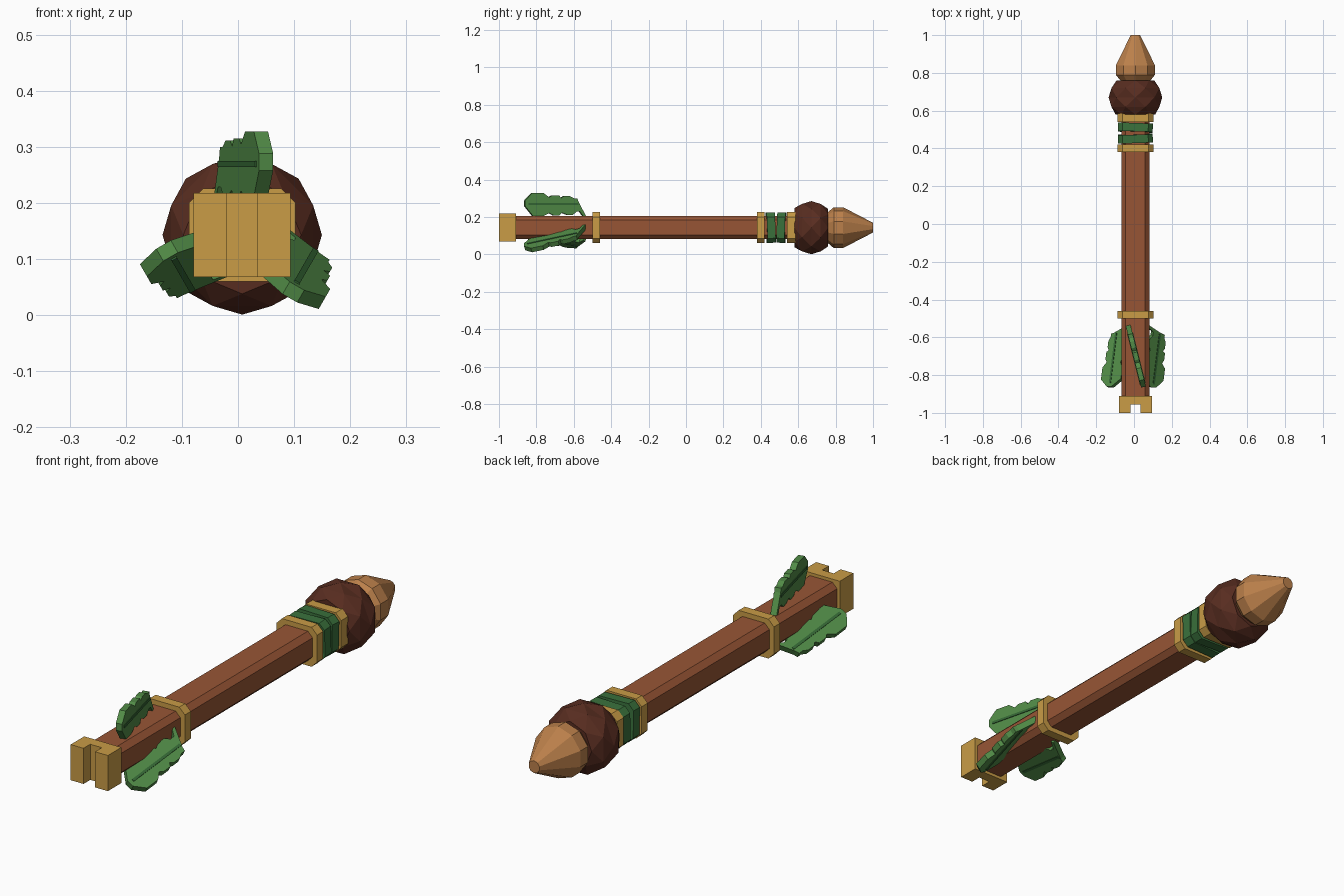
import bpy, bmesh, math
from mathutils import Matrix, Vector

if "Cube" in bpy.data.objects:
    bpy.data.objects.remove(bpy.data.objects["Cube"])

CX, CZ = 0.0075, 0.143
AXIS = Matrix.Translation((CX, 0, CZ))


def material(name, rgb):
    m = bpy.data.materials.new(name)
    m.diffuse_color = [(c / 255) ** 2.2 for c in rgb] + [1]
    m.use_nodes = True
    m.node_tree.nodes["Principled BSDF"].inputs["Base Color"].default_value = m.diffuse_color
    return m


WOOD = material("wood", (150, 86, 56))
GOLD = material("gold", (200, 155, 72))
NUT = material("nut", (186, 127, 76))
CAP = material("cap", (88, 48, 37))
CLOTH = material("cloth", (60, 112, 62))
LEAF = material("leaf", (82, 138, 72))
RIB = material("rib", (56, 104, 56))


def make(name, verts, faces, mat, matrix=AXIS):
    bm = bmesh.new()
    vs = [bm.verts.new(v) for v in verts]
    for f in faces:
        bm.faces.new([vs[i] for i in f])
    bmesh.ops.recalc_face_normals(bm, faces=bm.faces)
    me = bpy.data.meshes.new(name)
    bm.to_mesh(me)
    bm.free()
    me.materials.append(mat)
    ob = bpy.data.objects.new(name, me)
    bpy.context.collection.objects.link(ob)
    ob.matrix_world = matrix
    return ob


def loft(name, rings, mat, matrix=AXIS, staggered=False):
    """Skin equal-length point rings and cap both ends."""
    n = len(rings[0])
    faces = [list(range(n)), list(range((len(rings) - 1) * n, len(rings) * n))]
    for r in range(len(rings) - 1):
        for i in range(n):
            j = (i + 1) % n
            a, b, c, d = r * n + i, r * n + j, (r + 1) * n + j, (r + 1) * n + i
            if not staggered:
                faces.append((a, b, c, d))
            elif r % 2 == 0:
                faces += [(a, b, d), (b, c, d)]
            else:
                faces += [(a, b, c), (a, c, d)]
    return make(name, [p for ring in rings for p in ring], faces, mat, matrix)


def chamfered(hx, hz, c, y):
    """Rectangle with cut corners, at depth y."""
    q = [(hx, hz - c), (hx - c, hz)]
    pts = q + [(-x, z) for x, z in reversed(q)]
    pts += [(-x, -z) for x, z in pts]
    return [(x, y, z) for x, z in pts]


def circle(r, y, n, turn=0.0):
    return [(r * math.cos((i + turn) * math.tau / n), y,
             r * math.sin((i + turn) * math.tau / n)) for i in range(n)]


def slab(name, outline, half, mat, matrix):
    """Extrude a (y, z) outline across x."""
    return loft(name, [[(s * half, y, z) for y, z in outline] for s in (-1, 1)], mat, matrix)


# Shaft
loft("shaft", [chamfered(0.074, 0.062, 0.022, y) for y in (-0.93, 0.6)], WOOD)

# Gold collars
for i, (y0, y1) in enumerate([(-0.5, -0.46), (0.38, 0.42), (0.54, 0.585)]):
    loft(f"collar_{i + 1}", [chamfered(0.095, 0.083, 0.026, y) for y in (y0, y1)], GOLD)

# Cloth wraps, slightly crooked
for i, (y, tilt) in enumerate([(0.453, 2), (0.51, -2)]):
    m = Matrix.Translation((CX, y, CZ)) @ Matrix.Rotation(math.radians(tilt), 4, 'Z') \
        @ Matrix.Rotation(math.radians(tilt), 4, 'X')
    loft(f"wrap_{i + 1}", [chamfered(0.092, 0.081, 0.024, d) for d in (-0.022, 0.022)], CLOTH, m)

# Acorn cap: staggered rows give the diamond facets
rows = [(0.58, 0.105), (0.62, 0.137), (0.67, 0.142), (0.72, 0.137), (0.76, 0.10)]
loft("acorn_cap", [circle(r, y, 8, 0.5 if k % 2 else 0) for k, (y, r) in enumerate(rows)],
     CAP, staggered=True)

# Acorn nut forming the tip
loft("acorn_tip", [circle(r, y, 10, 0.5) for y, r in
                   [(0.75, 0.075), (0.79, 0.109), (0.84, 0.109), (1.0, 0.026)]], NUT)

# Slotted nock at the tail
nock = [(-0.0865, -0.91), (-0.0865, -1), (-0.027, -1), (-0.027, -0.955),
        (0.027, -0.955), (0.027, -1), (0.0865, -1), (0.0865, -0.91)]
loft("nock", [[(x, y, z) for x, y in nock] for z in (-0.075, 0.075)], GOLD)

# Three leaf fletchings around the shaft; outline is (y, height above axis)
outline = [(-.53, .058), (-.545, .085), (-.575, .14), (-.58, .157), (-.60, .157), (-.62, .168),
           (-.655, .168), (-.67, .158), (-.68, .172), (-.72, .172), (-.735, .162),
           (-.765, .184), (-.83, .184), (-.868, .145), (-.868, .115), (-.825, .063),
           (-.765, .063), (-.735, .078), (-.71, .065), (-.68, .065), (-.665, .08),
           (-.635, .068), (-.605, .068), (-.585, .085), (-.565, .085), (-.54, .05)]
rib = [(-.575, .121), (-.575, .132), (-.85, .132), (-.85, .121)]
skew = Matrix.Translation((0.002, -0.7, 0)) @ Matrix.Rotation(math.radians(14), 4, 'Z') \
    @ Matrix.Translation((0, 0.7, 0))
for k in range(3):
    m = AXIS @ Matrix.Rotation(k * math.tau / 3, 4, 'Y') @ skew
    slab(f"leaf_{k + 1}", outline, 0.013, LEAF, m)
    slab(f"leaf_rib_{k + 1}", rib, 0.016, RIB, m)
